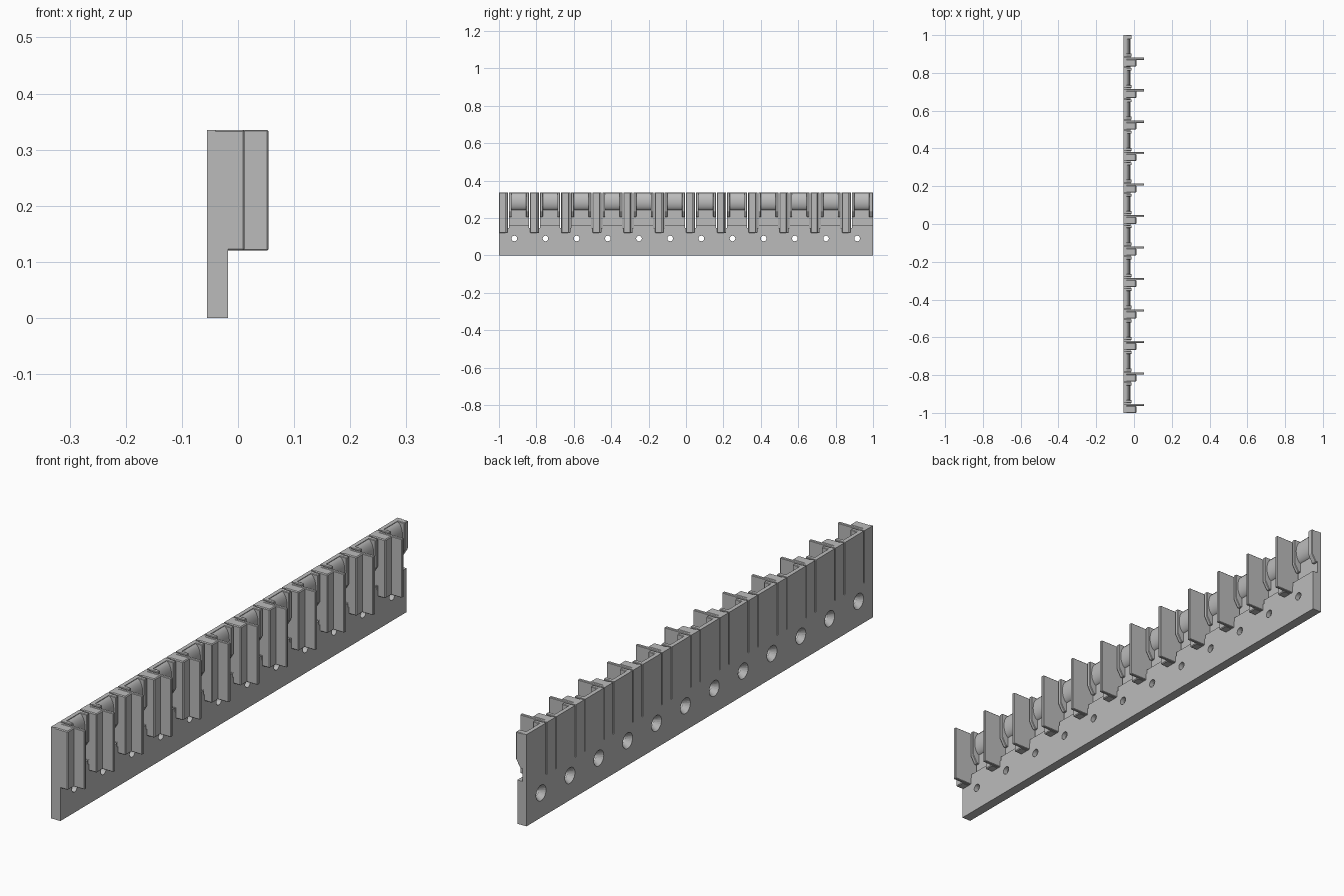
import bpy, bmesh, math
from mathutils import Matrix

if "Cube" in bpy.data.objects:
    bpy.data.objects.remove(bpy.data.objects["Cube"])

COUNT, PITCH = 12, 2 / 12
BACK, FACE, TOP = -0.055, -0.018, 0.335

grey = bpy.data.materials.new("plain grey")
grey.diffuse_color = (0.5, 0.5, 0.5, 1)
grey.use_nodes = True
grey.node_tree.nodes["Principled BSDF"].inputs["Base Color"].default_value = grey.diffuse_color


def prism(bm, profile, y0, y1):
    """Extrude an x-z outline from y0 to y1."""
    f = bm.faces.new([bm.verts.new((x, y0, z)) for x, z in profile])
    r = bmesh.ops.extrude_face_region(bm, geom=[f])
    verts = [v for v in r["geom"] if isinstance(v, bmesh.types.BMVert)]
    bmesh.ops.translate(bm, verts=verts, vec=(0, y1 - y0, 0))


def rect(x0, x1, z0, z1):
    return [(x0, z0), (x1, z0), (x1, z1), (x0, z1)]


def finish(bm, name, bevel=0.0, smooth=False):
    bmesh.ops.recalc_face_normals(bm, faces=bm.faces)
    me = bpy.data.meshes.new(name)
    bm.to_mesh(me)
    bm.free()
    ob = bpy.data.objects.new(name, me)
    bpy.context.collection.objects.link(ob)
    me.materials.append(grey)
    if bevel:
        m = ob.modifiers.new("edge", "BEVEL")
        m.width, m.segments = bevel, 1
    if smooth:
        bpy.ops.object.select_all(action='DESELECT')
        ob.select_set(True)
        bpy.context.view_layer.objects.active = ob
        bpy.ops.object.shade_smooth_by_angle(angle=math.radians(30))
    return ob


# Mounting plate: thick base strip with a thin wall above the ledge
bm = bmesh.new()
prism(bm, [(BACK, 0), (FACE, 0), (FACE, 0.16), (-0.040, 0.16),
           (-0.040, TOP), (BACK, TOP)], -1, 1)
plate = finish(bm, "mounting_plate")

# Cutter: countersunk screw holes and the slits beside each post
bm = bmesh.new()
for i in range(COUNT):
    y = -1 + i * PITCH
    for r1, r2, x0, x1 in ((0.029, 0.015, BACK - 0.0005, -0.035),
                           (0.015, 0.015, -0.036, 0.0)):
        bmesh.ops.create_cone(
            bm, cap_ends=True, segments=24, radius1=r1, radius2=r2, depth=x1 - x0,
            matrix=Matrix.Translation(((x0 + x1) / 2, y + 0.082, 0.09))
            @ Matrix.Rotation(math.pi / 2, 4, 'Y'))
    prism(bm, rect(-0.1, 0.05, 0.145, 0.4), y + 0.048, y + 0.053)
    if i:
        prism(bm, rect(-0.1, 0.05, 0.145, 0.4), y - 0.006, y - 0.001)
cutter = finish(bm, "hole_and_slit_cutter")
cutter.hide_render = True
cut = plate.modifiers.new("cut", "BOOLEAN")
cut.object, cut.solver, cut.use_self = cutter, 'EXACT', True
bpy.context.view_layer.objects.active = plate
bpy.ops.object.modifier_apply(modifier="cut")
bpy.data.objects.remove(cutter)

# Outlines of the bracket cheeks and the rounded barrel
cheek = [(-0.045, 0.205), (-0.030, 0.205), (-0.012, 0.235),
         (-0.012, TOP), (-0.045, TOP)]
barrel = [(-0.046 + 0.026 * math.sin(a), 0.2875 - 0.0465 * math.cos(a))
          for a in (math.pi * k / 16 for k in range(17))]

posts, fins, cheeks, barrels = (bmesh.new() for _ in range(4))
for i in range(COUNT):
    y = -1 + i * PITCH
    prism(posts, rect(-0.052, 0.012, 0.12, TOP), y, y + 0.038)
    prism(fins, rect(-0.052, 0.054, 0.12, TOP), y + 0.036, y + 0.048)
    prism(cheeks, cheek, y + 0.053, y + 0.068)
    end = PITCH if i == COUNT - 1 else 0.160
    prism(cheeks, cheek, y + 0.145, y + end)
    prism(barrels, barrel, y + 0.066, y + 0.147)

finish(posts, "divider_posts", bevel=0.003)
finish(fins, "divider_fins", bevel=0.002)
finish(cheeks, "bracket_cheeks", bevel=0.002)
finish(barrels, "rounded_barrels", smooth=True)
